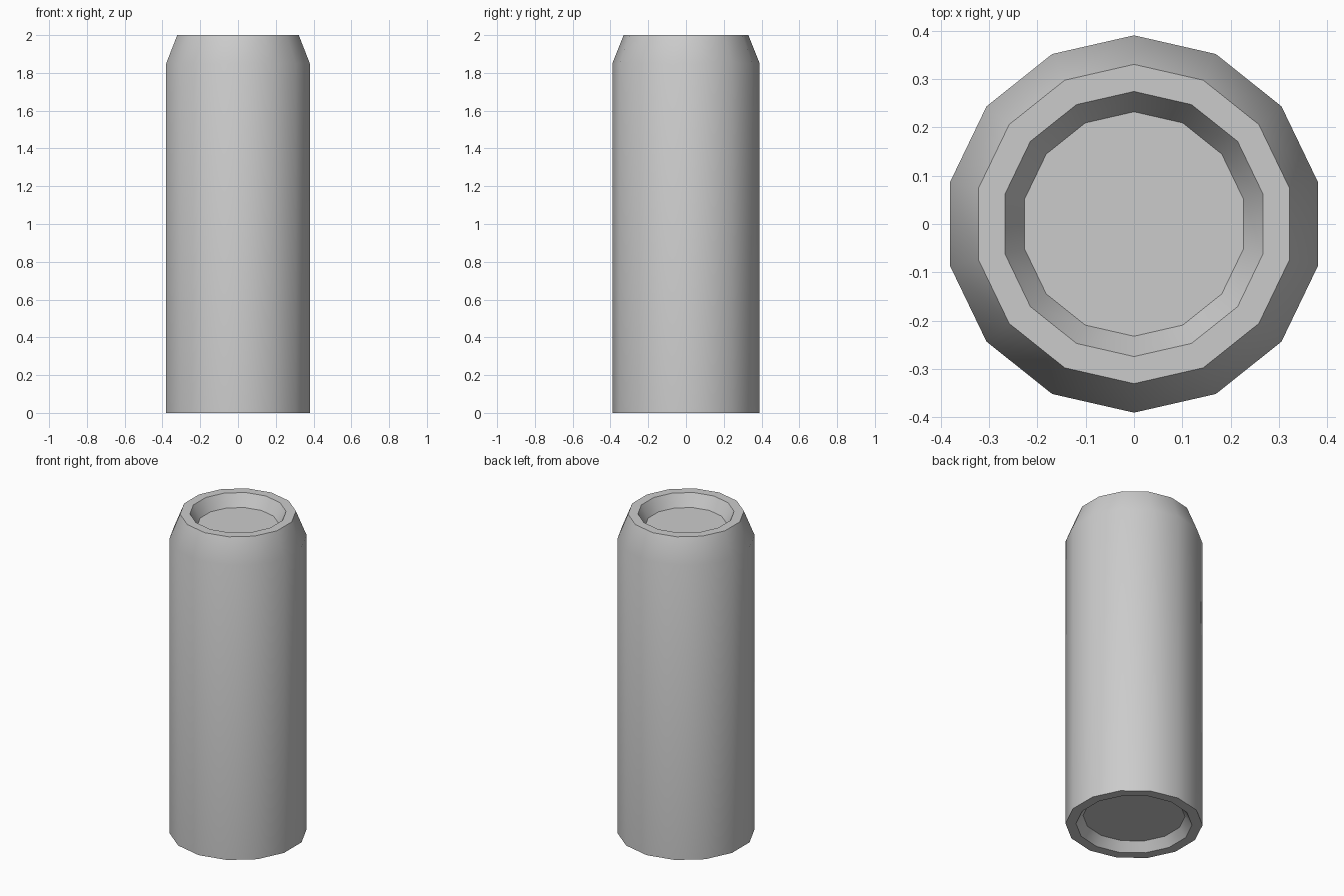
import bpy, bmesh, math

if "Cube" in bpy.data.objects:
    bpy.data.objects.remove(bpy.data.objects["Cube"])

SIDES = 14
# (radius, height) from the underside recess, up the outside, into the top recess
PROFILE = [(0.29, 0.055), (0.33, 0.0), (0.39, 0.0), (0.39, 1.85),
           (0.33, 2.0), (0.274, 2.0), (0.232, 1.925)]


def ring(bm, radius, z):
    angles = [math.pi / 2 + 2 * math.pi * i / SIDES for i in range(SIDES)]
    return [bm.verts.new((radius * math.cos(a), radius * math.sin(a), z)) for a in angles]


bm = bmesh.new()
rings = [ring(bm, r, z) for r, z in PROFILE]

# Walls, rims and chamfer
for low, high in zip(rings, rings[1:]):
    for i in range(SIDES):
        j = (i + 1) % SIDES
        bm.faces.new((low[i], low[j], high[j], high[i]))

# Recess floors
bm.faces.new(rings[0][::-1])
bm.faces.new(rings[-1])
bmesh.ops.recalc_face_normals(bm, faces=bm.faces)

mesh = bpy.data.meshes.new("canister_body")
bm.to_mesh(mesh)
bm.free()
body = bpy.data.objects.new("canister_body", mesh)
bpy.context.collection.objects.link(body)

# Smooth sides with crisp rims
bpy.context.view_layer.objects.active = body
body.select_set(True)
bpy.ops.object.shade_smooth_by_angle(angle=math.radians(30))
